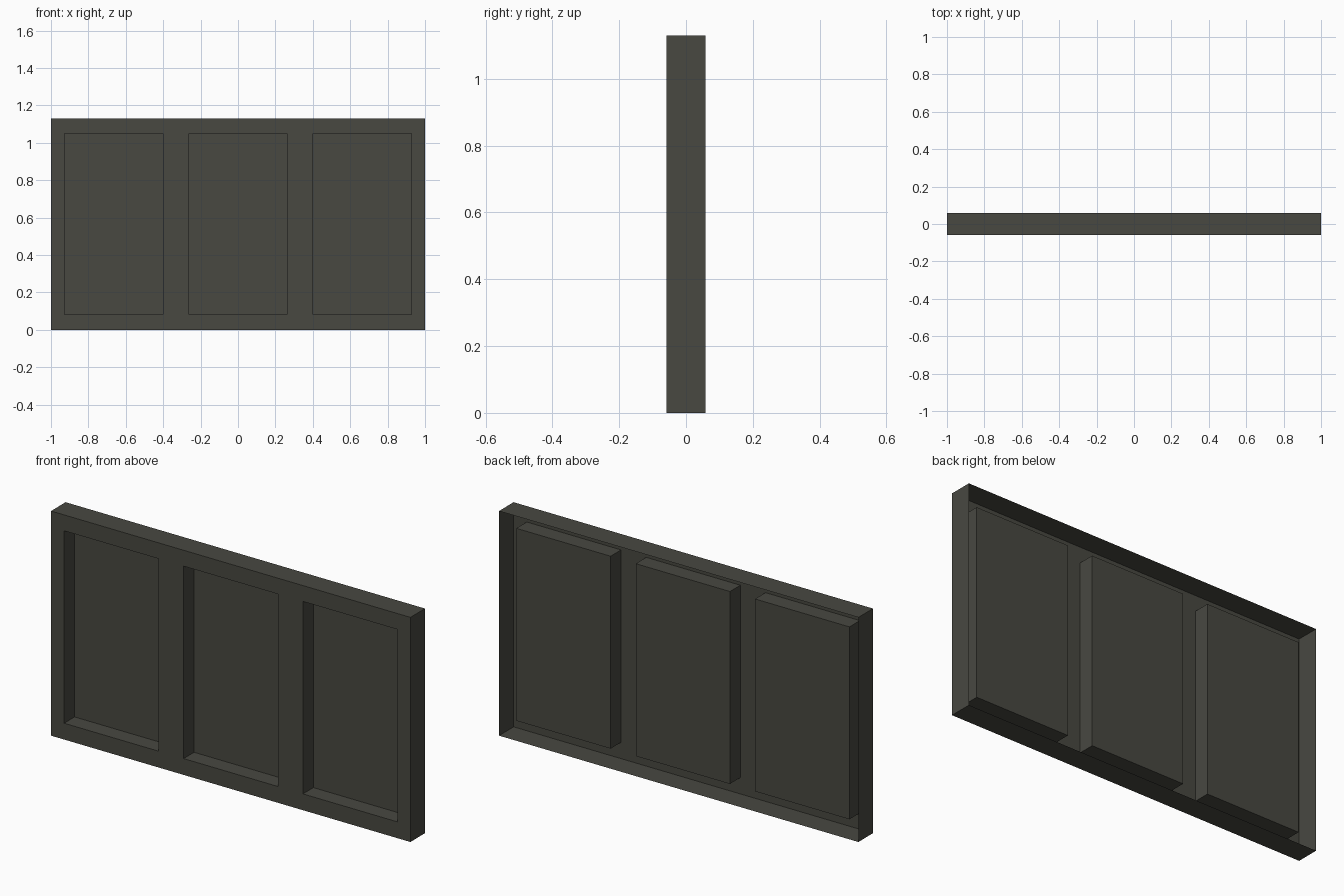
import bpy
import bmesh

# Remove the default object
cube = bpy.data.objects.get("Cube")
if cube:
    bpy.data.objects.remove(cube, do_unlink=True)

HEIGHT = 1.13
FRONT, BACK = -0.058, 0.058
POCKET_DEPTH = 0.083
HALF_X = [0.262, 0.402, 0.927, 1.0]
XS = [-x for x in reversed(HALF_X)] + HALF_X
ZS = [0, 0.082, HEIGHT - 0.08, HEIGHT]

# Dark olive grey paint
paint = bpy.data.materials.new("dark_olive_grey")
colour = (0.065, 0.065, 0.053, 1)
paint.diffuse_color = colour
paint.use_nodes = True
bsdf = next(n for n in paint.node_tree.nodes if n.type == "BSDF_PRINCIPLED")
bsdf.inputs["Base Color"].default_value = colour
bsdf.inputs["Roughness"].default_value = 0.8

# Front sheet: a grid whose alternate middle cells become pockets
bm = bmesh.new()
grid = [[bm.verts.new((x, FRONT, z)) for x in XS] for z in ZS]
pockets = []
for row in range(len(ZS) - 1):
    for col in range(len(XS) - 1):
        lower, upper = grid[row], grid[row + 1]
        face = bm.faces.new((lower[col], lower[col + 1], upper[col + 1], upper[col]))
        if row == 1 and col % 2 == 1:
            pockets.append(face)

# Outer rim: thin walls running to the open back
rim_edges = [e for e in bm.edges if e.is_boundary]
rim = bmesh.ops.extrude_edge_only(bm, edges=rim_edges)["geom"]
for v in rim:
    if isinstance(v, bmesh.types.BMVert):
        v.co.y = BACK

# Three rectangular pockets pressed backwards
for face in bmesh.ops.extrude_discrete_faces(bm, faces=pockets)["faces"]:
    for v in face.verts:
        v.co.y = FRONT + POCKET_DEPTH

# Make the sheet face forwards and outwards
bmesh.ops.recalc_face_normals(bm, faces=bm.faces[:])
bm.normal_update()
front_face = next(f for f in bm.faces if all(abs(v.co.y - FRONT) < 1e-5 for v in f.verts))
if front_face.normal.y > 0:
    bmesh.ops.reverse_faces(bm, faces=bm.faces[:])

mesh = bpy.data.meshes.new("recessed_wall_panel")
bm.to_mesh(mesh)
bm.free()
mesh.materials.append(paint)
panel = bpy.data.objects.new("recessed_wall_panel", mesh)
bpy.context.collection.objects.link(panel)
